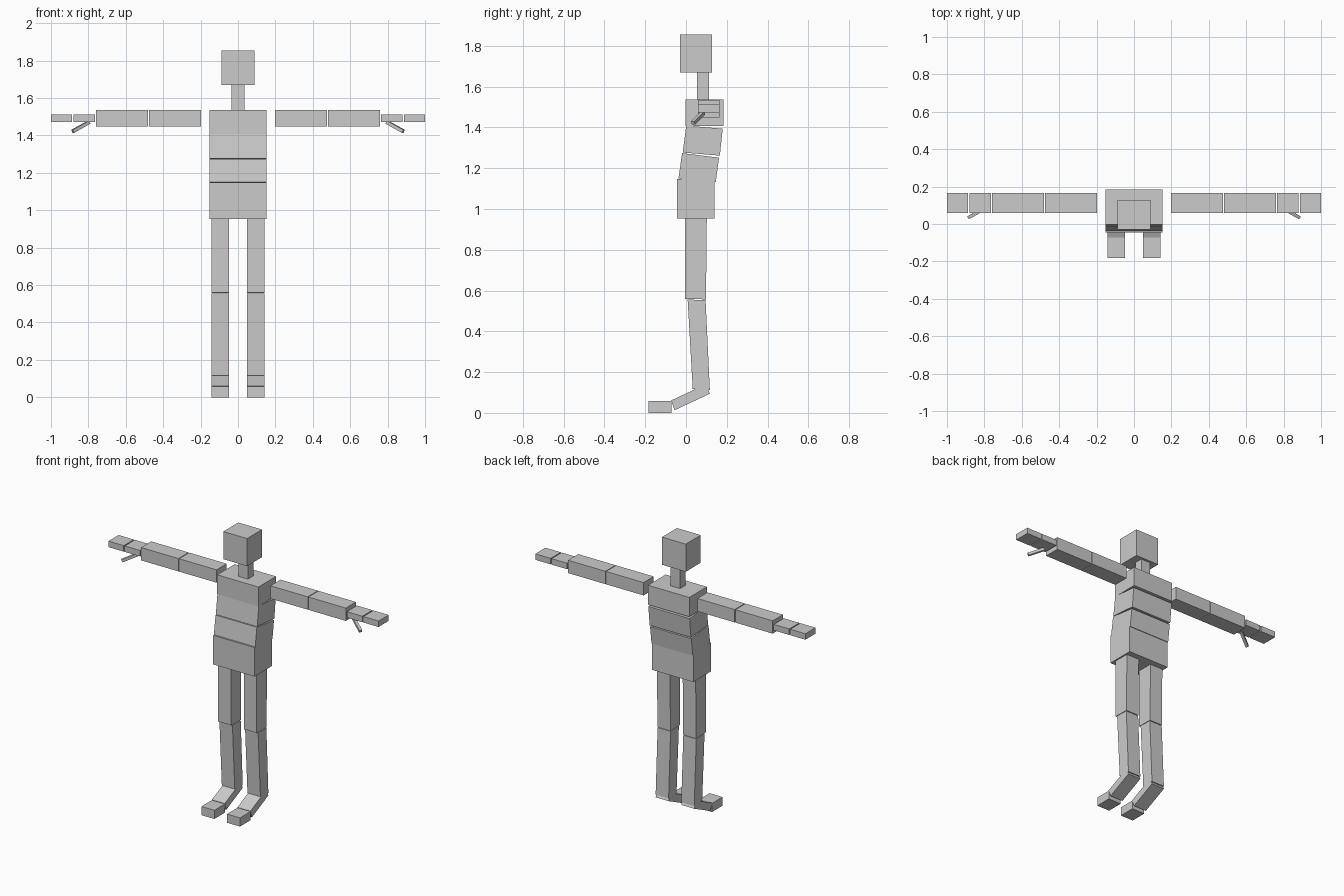
import bpy, bmesh
from mathutils import Vector

if "Cube" in bpy.data.objects:
    bpy.data.objects.remove(bpy.data.objects["Cube"])


def finish(name, bm):
    bmesh.ops.recalc_face_normals(bm, faces=bm.faces)
    mesh = bpy.data.meshes.new(name)
    bm.to_mesh(mesh)
    bm.free()
    obj = bpy.data.objects.new(name, mesh)
    bpy.context.collection.objects.link(obj)
    return obj


def slab(name, x0, x1, profile):
    """Side profile of (y, z) points extruded from x0 to x1."""
    bm = bmesh.new()
    face = bm.faces.new([bm.verts.new((x0, y, z)) for y, z in profile])
    ext = bmesh.ops.extrude_face_region(bm, geom=[face])
    moved = [v for v in ext["geom"] if isinstance(v, bmesh.types.BMVert)]
    bmesh.ops.translate(bm, verts=moved, vec=(x1 - x0, 0, 0))
    return finish(name, bm)


def rect(y0, y1, z0, z1):
    return [(y0, z0), (y1, z0), (y1, z1), (y0, z1)]


def bar(name, start, end, thick):
    """Square bar running between two points."""
    a, b = Vector(start), Vector(end)
    bm = bmesh.new()
    bmesh.ops.create_cube(bm, size=1)
    bmesh.ops.scale(bm, verts=bm.verts, vec=(thick, thick, (b - a).length))
    obj = finish(name, bm)
    obj.rotation_mode = 'QUATERNION'
    obj.rotation_quaternion = (b - a).to_track_quat('Z', 'Y')
    obj.location = (a + b) / 2
    return obj


# Head, neck and torso
W = 0.153
slab("head", -0.088, 0.088, rect(-0.030, 0.128, 1.67, 1.855))
slab("neck", -0.035, 0.035, rect(0.054, 0.112, 1.537, 1.67))
slab("upper_chest", -W, W, rect(-0.002, 0.184, 1.407, 1.537))
slab("lower_chest", -W, W,
     [(-0.016, 1.277), (0.166, 1.262), (0.180, 1.394), (0.001, 1.409)])
slab("abdomen", -W, W,
     [(-0.037, 1.150), (0.146, 1.132), (0.162, 1.252), (-0.019, 1.274)])
slab("pelvis", -W, W, rect(-0.045, 0.141, 0.954, 1.148))

for side, s in (("left", 1), ("right", -1)):
    # Leg, foot and toes
    leg = {
        "thigh": [(-0.006, 0.559), (0.098, 0.557), (0.102, 0.954), (-0.006, 0.954)],
        "shin": [(0.033, 0.117), (0.117, 0.112), (0.096, 0.553), (0.008, 0.556)],
        "foot": [(-0.056, 0.013), (0.117, 0.094), (0.097, 0.140), (-0.073, 0.061)],
        "toes": rect(-0.183, -0.072, 0.0, 0.058),
    }
    for part, profile in leg.items():
        slab(f"{side}_{part}", s * 0.047, s * 0.143, profile)

    # Arm, hand and fingers
    arm = {
        "upper_arm": (0.199, 0.476, 1.449, 1.535),
        "forearm": (0.481, 0.758, 1.449, 1.535),
        "hand": (0.765, 0.880, 1.473, 1.513),
        "fingers": (0.887, 1.0, 1.473, 1.513),
    }
    for part, (x0, x1, z0, z1) in arm.items():
        slab(f"{side}_{part}", s * x0, s * x1, rect(0.058, 0.165, z0, z1))
    bar(f"{side}_thumb", (s * 0.796, 0.084, 1.471), (s * 0.884, 0.035, 1.422), 0.018)
